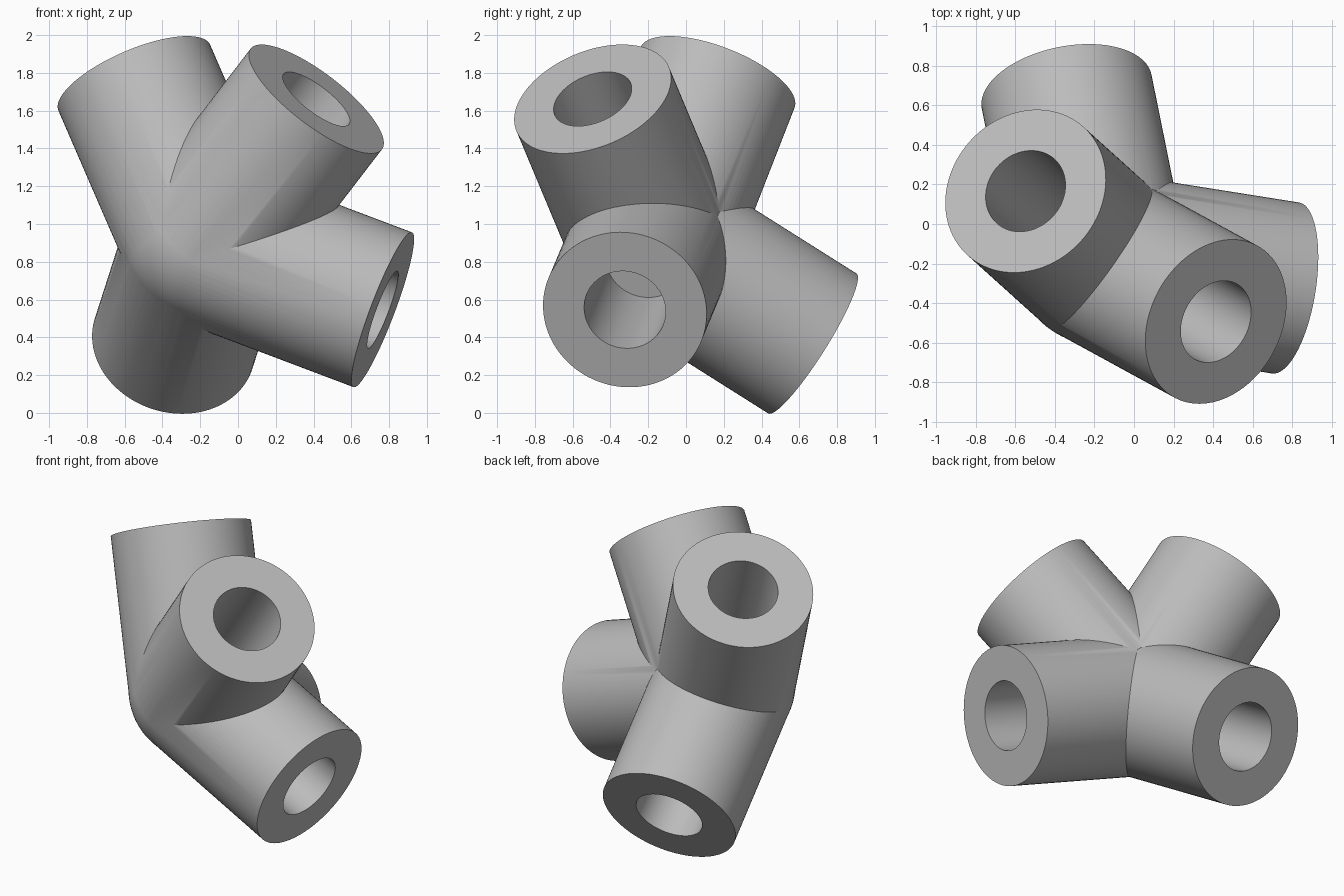
import bpy
import math
from mathutils import Vector

cube = bpy.data.objects.get("Cube")
if cube:
    bpy.data.objects.remove(cube, do_unlink=True)

HUB = Vector((-0.17, -0.175, 0.90))
RADIUS, BORE, LENGTH, DEPTH = 0.438, 0.218, 1.012, 0.77

# Directions of the four sockets, pointing out of the hub
SOCKETS = {
    "upper_front": Vector((0.577, -0.315, 0.752)),
    "upper_back": Vector((-0.375, 0.338, 0.865)),
    "side": Vector((0.926, -0.147, -0.350)),
    "lower_back": Vector((-0.170, 0.840, -0.530)),
}

grey = bpy.data.materials.new("plain grey")
grey.use_nodes = True
color = (0.5, 0.5, 0.5, 1.0)
grey.diffuse_color = color
grey.node_tree.nodes["Principled BSDF"].inputs["Base Color"].default_value = color


def rod(name, direction, radius, start, end):
    """Cylinder along a direction, between two distances from the hub."""
    axis = direction.normalized()
    bpy.ops.mesh.primitive_cylinder_add(
        vertices=96, radius=radius, depth=end - start,
        location=HUB + axis * (start + end) / 2,
        rotation=axis.to_track_quat('Z', 'Y').to_euler())
    obj = bpy.context.object
    obj.name = name
    obj.data.materials.append(grey)
    return obj


def combine(target, tool, operation):
    """Apply a boolean and discard the tool."""
    mod = target.modifiers.new(operation.lower(), 'BOOLEAN')
    mod.operation = operation
    mod.solver = 'EXACT'
    mod.object = tool
    bpy.context.view_layer.objects.active = target
    bpy.ops.object.modifier_apply(modifier=mod.name)
    bpy.data.objects.remove(tool, do_unlink=True)


# Ball at the joint, a hair wider than the sockets so that they blend into it
bpy.ops.mesh.primitive_uv_sphere_add(segments=96, ring_count=48,
                                     radius=RADIUS * 1.003, location=HUB)
connector = bpy.context.object
connector.name = "four_way_connector"
connector.data.materials.append(grey)

# Sockets
for name, direction in SOCKETS.items():
    combine(connector, rod(name + "_socket", direction, RADIUS, 0, LENGTH), 'UNION')

# Blind bores
for name, direction in SOCKETS.items():
    bore = rod(name + "_bore", direction, BORE, LENGTH - DEPTH, LENGTH + 0.1)
    bore.hide_render = True
    combine(connector, bore, 'DIFFERENCE')

bpy.ops.object.select_all(action='DESELECT')
connector.select_set(True)
bpy.context.view_layer.objects.active = connector
bpy.ops.object.shade_smooth_by_angle(angle=math.radians(30))
